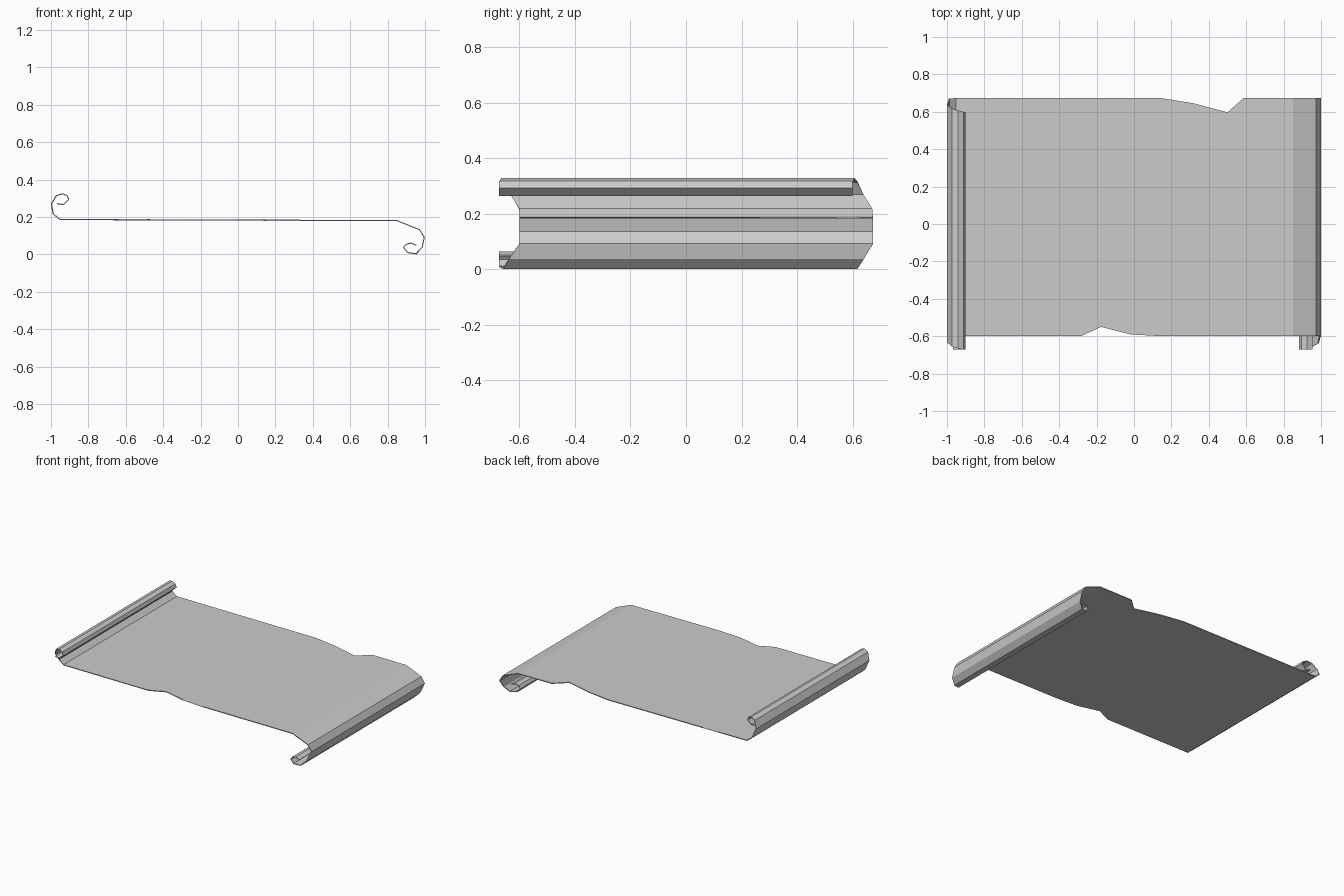
import bpy, bmesh

# Curl profiles, from the flat sheet inwards: x, z, front y, back y
left_curl = [
    (-0.952, 0.187, -0.60, 0.673), (-0.988, 0.217, -0.60, 0.67),
    (-0.997, 0.270, -0.632, 0.638), (-0.972, 0.314, -0.655, 0.617),
    (-0.940, 0.325, -0.665, 0.607), (-0.914, 0.315, -0.672, 0.60),
    (-0.905, 0.294, -0.672, 0.60), (-0.934, 0.267, -0.672, 0.60),
    (-0.967, 0.272, -0.672, 0.60)]
right_curl = [
    (0.85, 0.181, -0.60, 0.673), (0.97, 0.133, -0.60, 0.673),
    (0.996, 0.092, -0.60, 0.673), (0.985, 0.038, -0.637, 0.64),
    (0.952, 0.004, -0.657, 0.617), (0.907, 0.010, -0.672, 0.60),
    (0.885, 0.036, -0.672, 0.60), (0.898, 0.054, -0.672, 0.60),
    (0.925, 0.061, -0.672, 0.60), (0.953, 0.049, -0.672, 0.60)]

# Torn notches along the flat part, left to right: x, y
back_tears = [(-0.725, 0.673), (-0.75, 0.56), (-0.605, 0.673), (0.145, 0.673),
              (0.32, 0.645), (0.50, 0.597), (0.585, 0.673)]
front_tears = [(-0.285, -0.60), (-0.175, -0.55), (-0.02, -0.59),
               (0.20, -0.515), (0.15, -0.60)]

bm = bmesh.new()


def curl(points):
    """Strip of quads following a curl; returns the pair of verts at the sheet."""
    pairs = [(bm.verts.new((x, f, z)), bm.verts.new((x, b, z))) for x, z, f, b in points]
    for (a, b), (c, d) in zip(pairs, pairs[1:]):
        bm.faces.new((a, b, d, c))
    return pairs[0]


def tear_verts(points):
    return [bm.verts.new((x, y, 0.187 - 0.006 * (x + 0.952) / 1.802)) for x, y in points]


lf, lb = curl(left_curl)
rf, rb = curl(right_curl)

# Flat sheet with torn edges
sheet = bm.faces.new([lf] + tear_verts(front_tears) + [rf, rb]
                     + tear_verts(back_tears)[::-1] + [lb])
bmesh.ops.triangulate(bm, faces=[sheet])
bmesh.ops.recalc_face_normals(bm, faces=bm.faces)

mesh = bpy.data.meshes.new("parchment_scroll")
bm.to_mesh(mesh)
bm.free()
scroll = bpy.data.objects.new("parchment_scroll", mesh)
bpy.context.collection.objects.link(scroll)

# Paper thickness
solid = scroll.modifiers.new("paper_thickness", 'SOLIDIFY')
solid.thickness = 0.006
solid.offset = 0
